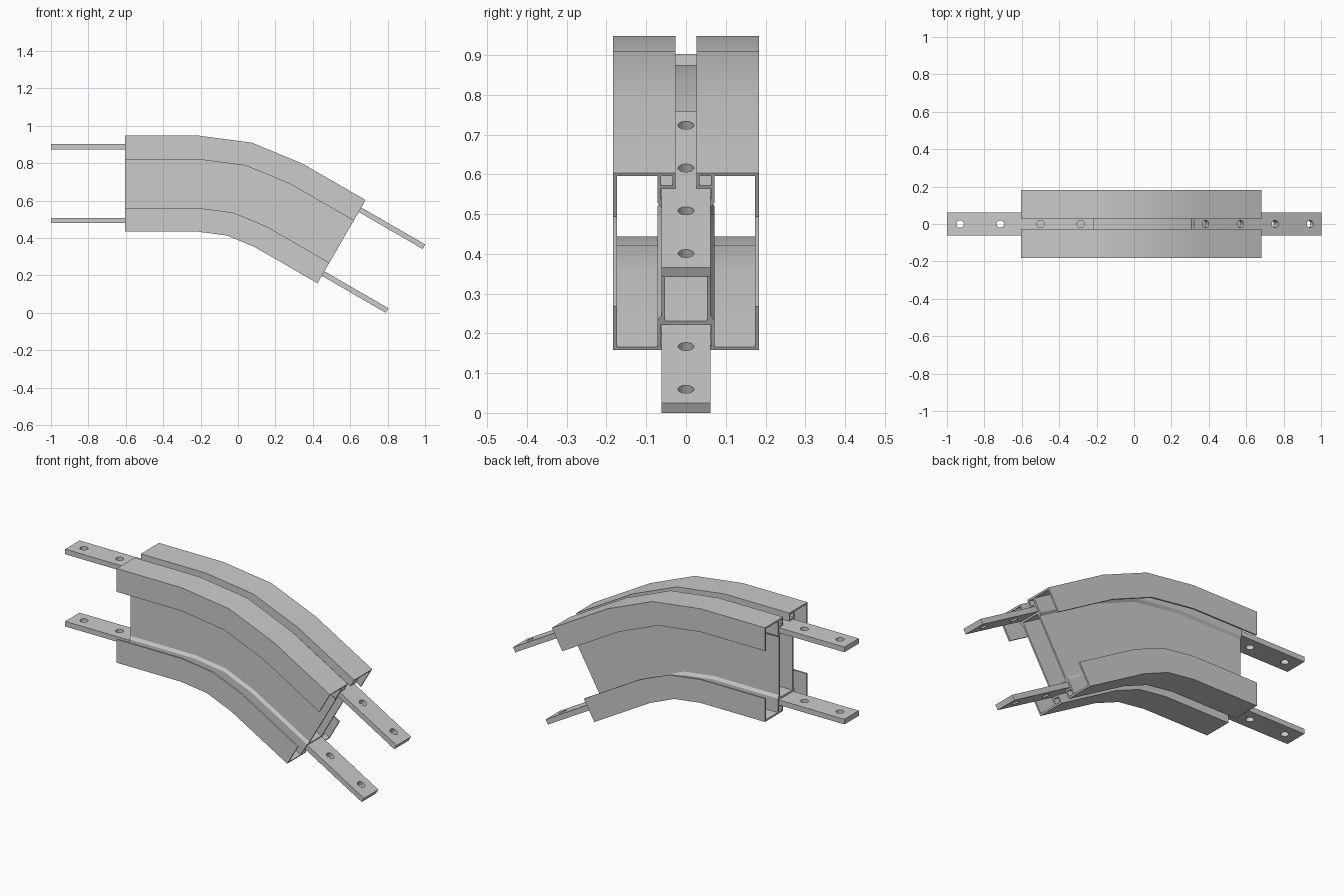
import bpy, bmesh
from math import sin, cos, radians, pi

if "Cube" in bpy.data.objects:
    bpy.data.objects.remove(bpy.data.objects["Cube"])

CX, CZ = -0.215, -0.171      # bend centre
R0, H = 0.605, 0.514         # inner bend radius, section height
STRAIGHT, BAR = 0.39, 0.785  # straight run of the beam, connector bar length


def place(t, a, y, s):
    """Point at distance t along the tangent at bend angle a, height s in the section."""
    r = R0 + s
    return (CX + r * sin(a) + t * cos(a), y, CZ + r * cos(a) - t * sin(a))


def sweep(name, loops, stations):
    """Sweep closed loops (outline plus holes) through stations and cap both ends."""
    bm = bmesh.new()
    ends = ([], [])
    for loop in loops:
        n = len(loop)
        rings = [[bm.verts.new(f(u, v)) for u, v in loop] for f in stations]
        for a, b in zip(rings, rings[1:]):
            for i in range(n):
                j = (i + 1) % n
                bm.faces.new((a[i], a[j], b[j], b[i]))
        for ring, edges in zip((rings[0], rings[-1]), ends):
            edges += [bm.edges.get((ring[i], ring[(i + 1) % n])) for i in range(n)]
    for edges in ends:
        bmesh.ops.triangle_fill(bm, use_beauty=True, use_dissolve=False, edges=edges)
    bmesh.ops.recalc_face_normals(bm, faces=bm.faces)
    me = bpy.data.meshes.new(name)
    bm.to_mesh(me)
    bm.free()
    ob = bpy.data.objects.new(name, me)
    bpy.context.collection.objects.link(ob)
    bpy.context.view_layer.objects.active = ob
    ob.select_set(True)
    bpy.ops.object.shade_smooth_by_angle(angle=radians(30))
    ob.select_set(False)
    return ob


# Beam section: one quarter as (half width, depth from top), mirrored both ways
quarter = [(.063, .075), (.063, .045), (.027, .045), (.027, 0), (.183, 0), (.183, .127),
           (.174, .127), (.174, .009), (.072, .009), (.072, .085), (.062, .1)]
half = [(y, H - d) for y, d in quarter] + [(y, d) for y, d in reversed(quarter)]
outline = half + [(-y, s) for y, s in reversed(half)]
box = [(-.053, .084), (.053, .084), (.053, H - .084), (-.053, H - .084)]
pocket = [(.034, .009), (.063, .009), (.063, .036), (.034, .036)]
pockets = [[(sy * y, d if low else H - d) for y, d in pocket]
           for sy in (1, -1) for low in (True, False)]

# Bent beam: straight run, two bend steps, straight run
path = [(-STRAIGHT, 0), (0, 0), (0, 15), (0, 30), (STRAIGHT, 30)]
stations = [lambda y, s, t=t, a=radians(a): place(t, a, y, s) for t, a in path]
sweep("bent_beam", [outline, box] + pockets, stations)

# Drilled connector bars in the top and bottom slots at both ends
for side, sign, ang in (("left", -1, 0), ("right", 1, radians(30))):
    rect = [(0, -.062), (sign * BAR, -.062), (sign * BAR, .062), (0, .062)]
    holes = [[(sign * c + .02 * cos(k * pi / 12), .02 * sin(k * pi / 12)) for k in range(24)]
             for c in (.07, .285, BAR - .285, BAR - .07)]
    for level, s0 in (("lower", .046), ("upper", H - .074)):
        faces = [lambda t, y, s=s, a=ang: place(t, a, y, s) for s in (s0, s0 + .028)]
        sweep(f"{level}_{side}_connector_bar", [rect] + holes, faces)
